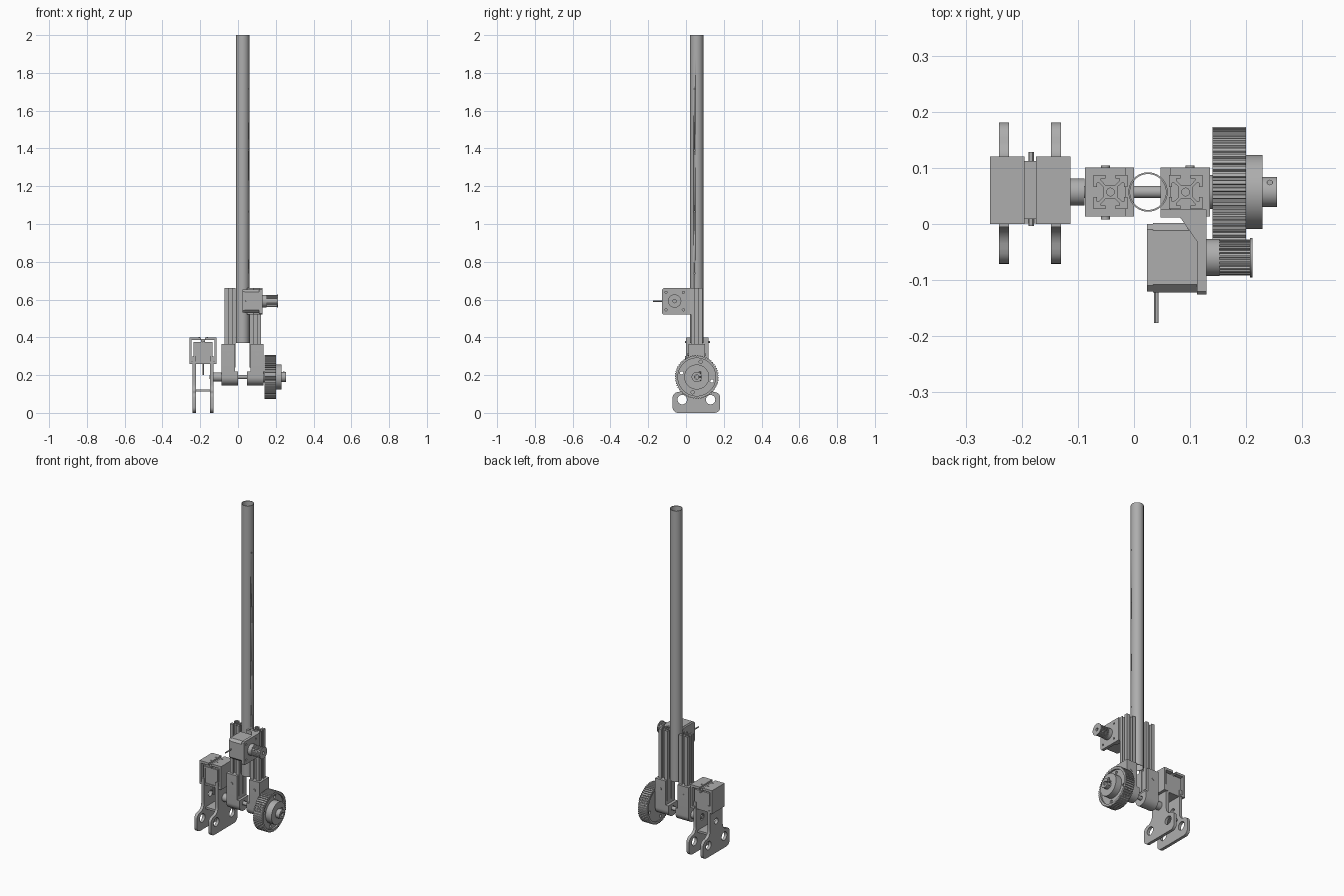
import bpy, bmesh
from math import cos, sin, pi, radians

cube = bpy.data.objects.get("Cube")
if cube:
    bpy.data.objects.remove(cube)

grey = bpy.data.materials.new("machine grey")
grey.use_nodes = True
GREY = (0.42, 0.42, 0.42, 1)
grey.diffuse_color = GREY
grey.node_tree.nodes["Principled BSDF"].inputs["Base Color"].default_value = GREY


# Profile helpers
def circle(u, v, r, n=40):
    return [(u + r * cos(2 * pi * i / n), v + r * sin(2 * pi * i / n)) for i in range(n)]


def rect(u0, u1, v0, v1, c=0.0):
    if not c:
        return [(u0, v0), (u1, v0), (u1, v1), (u0, v1)]
    return [(u0 + c, v0), (u1 - c, v0), (u1, v0 + c), (u1, v1 - c),
            (u1 - c, v1), (u0 + c, v1), (u0, v1 - c), (u0, v0 + c)]


def arc(u, v, r, a0, a1, n=8):
    return [(u + r * cos(radians(a0 + (a1 - a0) * i / n)),
             v + r * sin(radians(a0 + (a1 - a0) * i / n))) for i in range(n + 1)]


def gear(u, v, r, depth, teeth):
    pts = []
    for i in range(teeth):
        for step, rad in ((0, r - depth), (0.3, r - depth), (0.42, r), (0.88, r)):
            a = 2 * pi * (i + step) / teeth
            pts.append((u + rad * cos(a), v + rad * sin(a)))
    return pts


PLACE = {"x": lambda u, v, w: (w, u, v),
         "y": lambda u, v, w: (u, w, v),
         "z": lambda u, v, w: (u, v, w)}


def prism(name, axis, lo, hi, *loops):
    """Extrude an outline (first loop) with holes (other loops) along an axis."""
    cu = bpy.data.curves.new(name, "CURVE")
    cu.dimensions, cu.fill_mode, cu.extrude = "2D", "BOTH", (hi - lo) / 2
    for pts in loops:
        s = cu.splines.new("POLY")
        s.points.add(len(pts) - 1)
        for p, (u, v) in zip(s.points, pts):
            p.co = (u, v, 0, 1)
        s.use_cyclic_u = True
    tmp = bpy.data.objects.new(name, cu)
    bpy.context.collection.objects.link(tmp)
    dg = bpy.context.evaluated_depsgraph_get()
    me = bpy.data.meshes.new_from_object(tmp.evaluated_get(dg))
    bpy.data.objects.remove(tmp)
    bm = bmesh.new()
    bm.from_mesh(me)
    bmesh.ops.remove_doubles(bm, verts=bm.verts, dist=0.00005)
    for vert in bm.verts:
        vert.co = PLACE[axis](vert.co.x, vert.co.y, vert.co.z + (lo + hi) / 2)
    bmesh.ops.recalc_face_normals(bm, faces=bm.faces)
    bm.to_mesh(me)
    bm.free()
    me.materials.clear()
    me.materials.append(grey)
    ob = bpy.data.objects.new(name, me)
    bpy.context.collection.objects.link(ob)
    bpy.ops.object.select_all(action="DESELECT")
    ob.select_set(True)
    bpy.context.view_layer.objects.active = ob
    bpy.ops.object.shade_smooth_by_angle(angle=radians(30))
    return ob


AY, AZ = 0.057, 0.19      # axle centre
MY, MZ = -0.06, 0.592     # motor shaft centre

# Tall hollow pole with small side holes
pole = prism("pole", "z", 0.37, 2.0, circle(0.025, AY, 0.035, 64), circle(0.025, AY, 0.032, 64))
for i in range(4):
    z = 0.74 + 0.325 * i
    cutter = prism("pole_hole_cutter", "x", 0.03, 0.1, circle(0.045, z, 0.004, 12))
    cutter.hide_render = True
    cutter.hide_set(True)
    cut = pole.modifiers.new("hole", "BOOLEAN")
    cut.operation, cut.object, cut.solver = "DIFFERENCE", cutter, "EXACT"

# Slotted extrusion rails either side of the pole
side = [(10, 10), (3, 10), (3, 8), (5.5, 8), (5.5, 6.8), (3, 4.2)]
side += [(-u, v) for u, v in side[:0:-1]]
section = []
for k in range(4):
    for u, v in side:
        for _ in range(k):
            u, v = -v, u
        section.append((u * 0.003, v * 0.003))
for tag, cx in (("right", -0.042), ("left", 0.092)):
    prism(tag + "_rail", "z", 0.24, 0.66, [(cx + u, AY + v) for u, v in section],
          circle(cx, AY, 0.007, 16))

# Bearing blocks: round-bottomed sockets holding the rails, with inner bosses
u_shape = arc(AY, AZ, 0.044, 180, 360, 20)
u_shape += [(AY + 0.044, 0.365), (AY - 0.044, 0.365)]
for tag, x0, x1, b0, b1 in (("right", -0.087, -0.015, -0.015, 0.0),
                            ("left", 0.065, 0.135, 0.047, 0.065)):
    mid = (x0 + x1) / 2
    prism(tag + "_bearing_block", "x", x0, x1, u_shape, circle(AY, AZ, 0.014))
    prism(tag + "_block_boss", "x", b0, b1, arc(AY, AZ, 0.044, 180, 360, 20) +
          [(AY + 0.044, 0.22), (AY - 0.044, 0.22)], circle(AY, AZ, 0.014))
    for y in (0.011, 0.101):
        prism(tag + "_block_screw", "y", y - 0.003, y + 0.003, circle(mid, 0.31, 0.008, 16))

# Axle and coupling
prism("axle", "x", -0.15, 0.245, circle(AY, AZ, 0.011))
prism("axle_collar", "x", -0.13, -0.088, circle(AY, AZ, 0.024))
prism("axle_spacer", "x", 0.13, 0.15, circle(AY, AZ, 0.03))

# Toothed wheel with web, hub and split clamp
prism("wheel_rim", "x", 0.14, 0.2, gear(AY, AZ, 0.116, 0.005, 56), circle(AY, AZ, 0.1, 56))
prism("wheel_web", "x", 0.145, 0.19, circle(AY, AZ, 0.101, 56),
      *[circle(AY + 0.083 * cos(a), AZ + 0.083 * sin(a), 0.009, 16)
        for a in [radians(75 + 90 * k) for k in range(4)]])
prism("wheel_hub", "x", 0.19, 0.229, circle(AY, AZ, 0.066, 48))
prism("hub_clamp", "x", 0.229, 0.255,
      arc(AY, AZ, 0.027, 8, 352, 32) + arc(AY, AZ, 0.012, 342, 18, 24))
prism("clamp_screw", "z", AZ - 0.02, AZ + 0.03, circle(0.242, AY + 0.017, 0.005, 12))

# Drive motor, its shaft pulley and cable
prism("motor_body", "x", 0.034, 0.112, rect(MY - 0.062, MY + 0.062, MZ - 0.062, MZ + 0.062, 0.014))
prism("motor_end_cap", "x", 0.023, 0.036, rect(MY - 0.06, MY + 0.06, MZ - 0.06, MZ + 0.06, 0.01))
prism("motor_cable", "y", -0.176, -0.115, circle(0.04, MZ, 0.004, 12))
prism("pulley_collar", "x", 0.125, 0.152, circle(MY, MZ, 0.033))
prism("pulley_teeth", "x", 0.152, 0.207, gear(MY, MZ, 0.032, 0.004, 24), circle(MY, MZ, 0.009, 20))
prism("pulley_flange", "x", 0.207, 0.211, circle(MY, MZ, 0.035), circle(MY, MZ, 0.009, 20))

# Motor bracket: face plate with screw holes, rail flange and gussets
holes = [circle(MY + a * 0.046, MZ + b * 0.046, 0.006, 12) for a in (-1, 1) for b in (-1, 1)]
prism("motor_plate", "x", 0.112, 0.129, rect(-0.126, 0.022, 0.52, 0.66, 0.006), *holes)
prism("bracket_flange", "y", 0.012, 0.026, rect(0.047, 0.129, 0.52, 0.66))
for z in (0.52, 0.65):
    prism("bracket_gusset", "z", z, z + 0.01, [(0.075, 0.022), (0.122, -0.045), (0.128, 0.022)])

# Foot: two plates with rounded toes, holes and a narrow neck
half = [(0.06, 0.3), (0.06, 0.17)] + arc(0.1, 0.15, 0.04, 180, 270, 6)
half += arc(0.096, 0.08, 0.03, 80, 0, 6) + arc(0.096, 0.03, 0.03, 0, -90, 6)
outline = [(0.055 + u, v) for u, v in half] + [(0.055 - u, v) for u, v in half[::-1]]
for tag, x in (("outer", -0.241), ("inner", -0.148)):
    prism(tag + "_foot_plate", "x", x, x + 0.018, outline,
          circle(-0.02, 0.07, 0.025), circle(0.13, 0.07, 0.025), circle(AY, AZ, 0.018))
prism("foot_crossbar", "z", 0.113, 0.125, rect(-0.23, -0.14, 0.01, 0.1))

# Housing on top of the foot: inner block between two channel brackets
prism("housing_core", "x", -0.235, -0.134, rect(0.007, 0.112, 0.26, 0.375))
prism("core_spine", "x", -0.195, -0.175, rect(0.009, 0.112, 0.37, 0.39))
prism("core_pin", "y", -0.004, 0.128, circle(-0.183, 0.375, 0.005, 12))
prism("core_tail", "z", 0.2, 0.27, circle(-0.184, 0.03, 0.005, 12))
frame = [rect(0.014, 0.098, 0.277, 0.363), rect(0.02, 0.092, 0.283, 0.357)]
prism("core_frame", "y", 0.001, 0.007, rect(-0.232, -0.137, 0.262, 0.373),
      rect(-0.222, -0.147, 0.272, 0.363))
for tag, s in (("outer", 1), ("inner", -1)):
    channel = [(0.072, 0.26), (0.072, 0.4), (0.01, 0.4), (0.01, 0.386),
               (0.06, 0.386), (0.06, 0.274), (0.045, 0.274), (0.045, 0.26)]
    prism(tag + "_housing_channel", "y", 0.0, 0.12, [(-0.185 - s * u, v) for u, v in channel])
    for y in (0.038, 0.083):
        prism(tag + "_housing_screw", "z", 0.398, 0.402, circle(-0.185 - s * 0.021, y, 0.004, 12))
